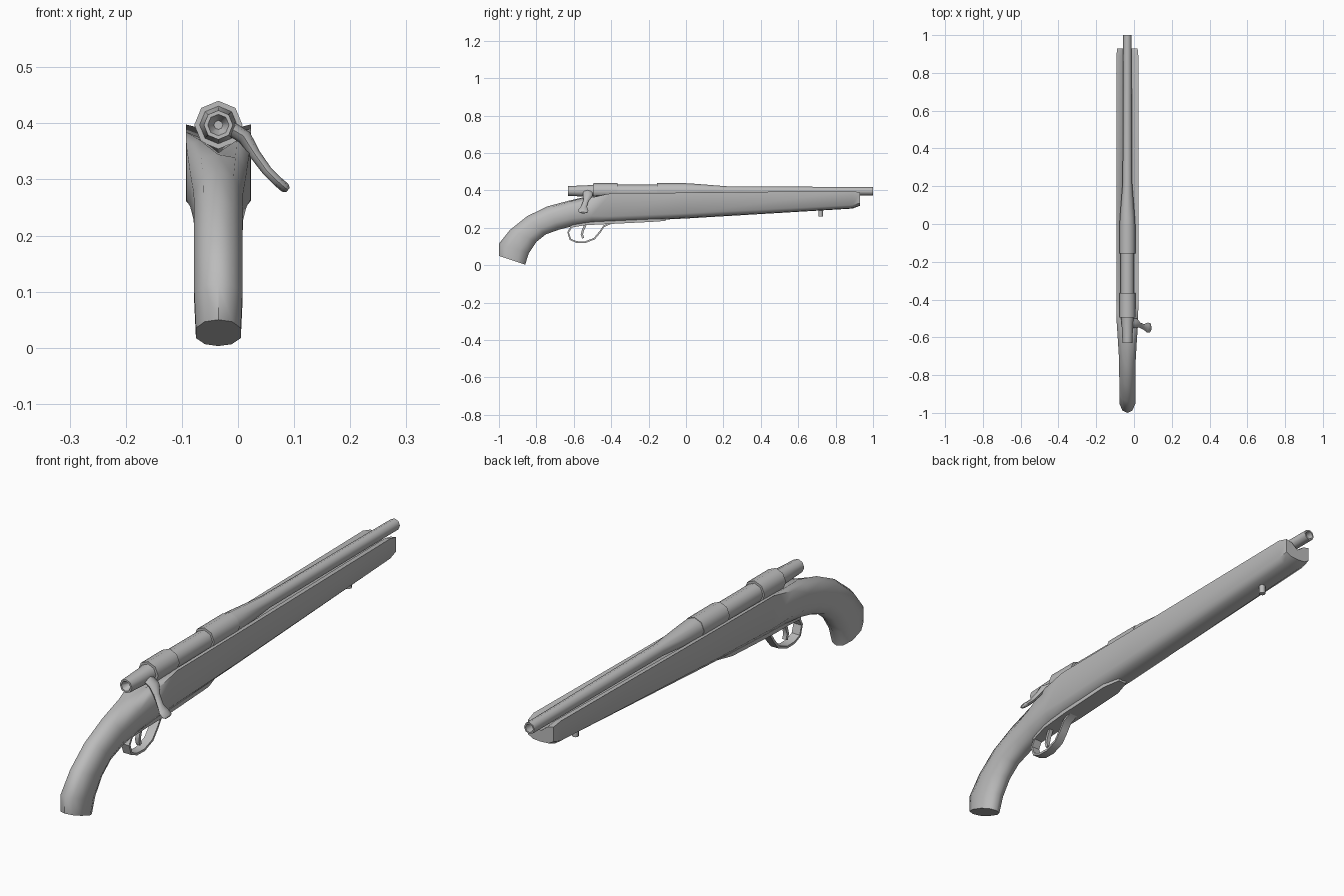
import bpy, bmesh, math
from mathutils import Vector

CX = -0.035   # the long axis sits a little off centre because of the bolt handle

cube = bpy.data.objects.get("Cube")
if cube:
    bpy.data.objects.remove(cube, do_unlink=True)

grey = bpy.data.materials.new("plain grey")
grey.use_nodes = True
COLOR = (0.5, 0.5, 0.5, 1)
grey.diffuse_color = COLOR
grey.node_tree.nodes["Principled BSDF"].inputs["Base Color"].default_value = COLOR


def loft(name, rings, angle=40, caps=True, closed=False):
    """Skin a list of equal-length point rings."""
    bm = bmesh.new()
    loops = [[bm.verts.new(p) for p in ring] for ring in rings]
    n = len(loops[0])
    pairs = list(zip(loops, loops[1:]))
    if closed:
        pairs.append((loops[-1], loops[0]))
    for a, b in pairs:
        for i in range(n):
            j = (i + 1) % n
            bm.faces.new((a[i], a[j], b[j], b[i]))
    if caps and not closed:
        bm.faces.new(loops[0])
        bm.faces.new(loops[-1])
    bmesh.ops.recalc_face_normals(bm, faces=bm.faces)
    mesh = bpy.data.meshes.new(name)
    bm.to_mesh(mesh)
    bm.free()
    mesh.materials.append(grey)
    obj = bpy.data.objects.new(name, mesh)
    bpy.context.collection.objects.link(obj)
    bpy.ops.object.select_all(action='DESELECT')
    obj.select_set(True)
    bpy.context.view_layer.objects.active = obj
    bpy.ops.object.shade_smooth_by_angle(angle=math.radians(angle))
    return obj


def turned(name, profile, sides=8, angle=50):
    """Turn (y, radius, centre height) stations around the long axis."""
    rings = []
    for y, r, z in profile:
        turn = [math.tau * i / sides for i in range(sides)]
        rings.append([(CX + r * math.sin(t), y, z + r * math.cos(t)) for t in turn])
    return loft(name, rings, angle)


def tube(name, stations, sides=8):
    """Round bar through (point, radius across, radius along y) stations."""
    pts = [Vector(s[0]) for s in stations]
    rings = []
    for i, (_, ra, rb) in enumerate(stations):
        d = (pts[min(i + 1, len(pts) - 1)] - pts[max(i - 1, 0)]).normalized()
        u = d.cross(Vector((0, 1, 0))).normalized()
        v = d.cross(u)
        turn = [math.tau * k / sides for k in range(sides)]
        rings.append([pts[i] + u * ra * math.cos(t) + v * rb * math.sin(t) for t in turn])
    return loft(name, rings, 50)


def strap(name, path, half, thick):
    """Flat band of constant thickness following (y, z) points."""
    pts = [Vector(p) for p in path]
    rings = []
    for i, p in enumerate(pts):
        d = (pts[min(i + 1, len(pts) - 1)] - pts[max(i - 1, 0)]).normalized()
        n = Vector((-d.y, d.x)) * thick / 2
        rings.append([(CX + sx * half, p.x + sn * n.x, p.y + sn * n.y)
                      for sx, sn in ((-1, -1), (1, -1), (1, 1), (-1, 1))])
    return loft(name, rings, 45)


# Stock: rounded pistol grip blending into a fore-end with a barrel channel
FORE = [(0, 0), (.6, .03), (1, .2), (1, 1), (.55, .93), (0, .6)]
GRIP = [(0, 0), (.6, .07), (1, .3), (1, .68), (.62, .92), (0, 1)]
STATIONS = [  # bottom y, bottom z, top y, top z, half width, grip share
    (-.86, .003, -1.0, .05, .040, 1),
    (-.84, .065, -1.0, .115, .043, 1),
    (-.80, .125, -.94, .19, .043, 1),
    (-.75, .165, -.85, .262, .043, 1),
    (-.68, .19, -.74, .315, .044, 1),
    (-.60, .21, -.63, .35, .050, .9),
    (-.50, .225, -.52, .382, .057, .45),
    (-.40, .231, -.40, .385, .058, 0),
    (0, .25, 0, .388, .058, 0),
    (.89, .303, .89, .398, .058, 0),
    (.93, .318, .93, .388, .054, 0),
]
rings = []
for yb, zb, yt, zt, w, s in STATIONS:
    half = []
    for (ka, fa), (kb, fb) in zip(FORE, GRIP):
        k, f = ka + (kb - ka) * s, fa + (fb - fa) * s
        half.append((k * w, yb + (yt - yb) * f, zb + (zt - zb) * f))
    ring = [(CX + x, y, z) for x, y, z in half]
    ring += [(CX - x, y, z) for x, y, z in half[-2:0:-1]]
    rings.append(ring)
loft("stock", rings, 50)

# Barrel with a hollow muzzle
turned("barrel", [(-.02, .042, .397), (.03, .040, .397), (.22, .025, .397),
                  (1, .022, .396), (1, .016, .396), (.94, .014, .396)])

# Receiver: two raised rings joined by a slimmer body
turned("receiver_front_ring", [(-.155, .043, .397), (0, .043, .397)])
turned("receiver_body", [(-.37, .036, .395), (-.15, .036, .395)])
turned("receiver_rear_ring", [(-.495, .043, .397), (-.365, .043, .397)])

# Bolt shroud with a dished end
turned("bolt_shroud", [(-.60, .008, .397), (-.63, .019, .397), (-.63, .026, .397),
                       (-.52, .031, .397), (-.49, .034, .397)])

# Bolt handle sweeping out and down to a flattened knob
tube("bolt_handle", [((-.02, -.525, .395), .013, .026), ((.012, -.525, .375), .013, .026),
                     ((.030, -.535, .345), .010, .014), ((.052, -.545, .315), .009, .015),
                     ((.070, -.548, .297), .009, .026), ((.084, -.550, .285), .009, .026),
                     ((.089, -.550, .281), .005, .016)])

# Floor plate under the action, narrowing at both ends
plate = [(-.62, .018, .205), (-.54, .030, .219), (-.42, .036, .225),
         (-.18, .036, .237), (-.11, .018, .242)]
loft("floor_plate", [[(CX - w, y, z - .005), (CX + w, y, z - .005),
                      (CX + w, y, z + .02), (CX - w, y, z + .02)] for y, w, z in plate])

# Trigger guard and trigger
strap("trigger_guard", [(-.61, .212), (-.63, .175), (-.618, .138), (-.585, .124), (-.54, .123),
                        (-.49, .142), (-.46, .178), (-.44, .208), (-.40, .226)], .017, .009)
strap("trigger", [(-.535, .222), (-.55, .19), (-.557, .165), (-.55, .145)], .008, .012)

# Sling stud below the fore-end
tube("sling_stud", [((CX, .72, .31), .012, .012), ((CX, .72, .26), .012, .012)])
